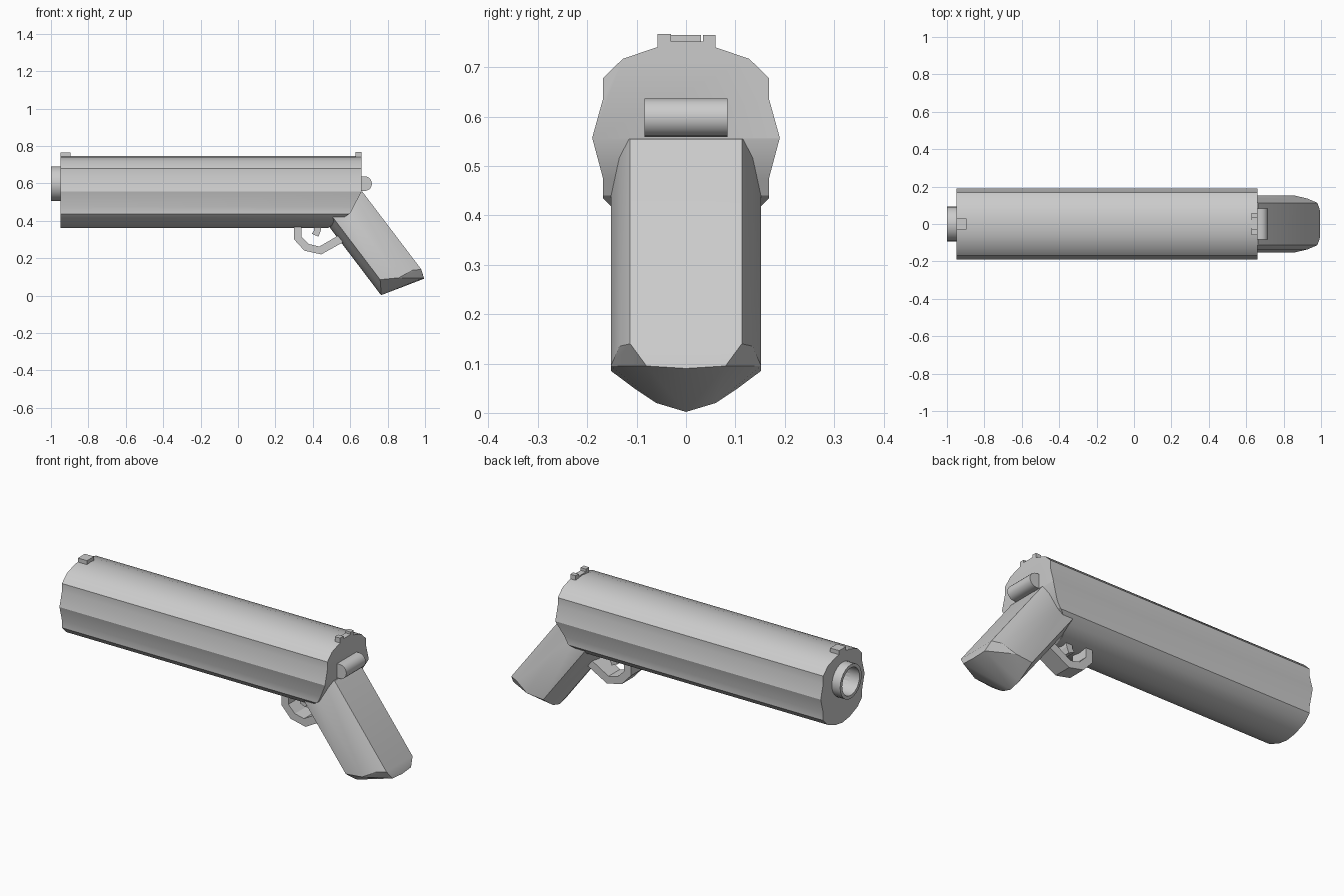
import bpy, bmesh, math
from mathutils import Vector

if "Cube" in bpy.data.objects:
    bpy.data.objects.remove(bpy.data.objects["Cube"])


def finish(name, bm, smooth=None):
    bmesh.ops.recalc_face_normals(bm, faces=bm.faces)
    me = bpy.data.meshes.new(name)
    bm.to_mesh(me)
    bm.free()
    ob = bpy.data.objects.new(name, me)
    bpy.context.collection.objects.link(ob)
    if smooth:
        bpy.ops.object.select_all(action='DESELECT')
        ob.select_set(True)
        bpy.context.view_layer.objects.active = ob
        bpy.ops.object.shade_smooth_by_angle(angle=math.radians(smooth))
    return ob


def extrude(points, offset):
    """Solid prism from a flat outline."""
    bm = bmesh.new()
    face = bm.faces.new([bm.verts.new(p) for p in points])
    ext = bmesh.ops.extrude_face_region(bm, geom=[face], use_keep_orig=True)
    verts = [g for g in ext['geom'] if isinstance(g, bmesh.types.BMVert)]
    bmesh.ops.translate(bm, vec=Vector(offset), verts=verts)
    return bm


def side_plate(name, outline, half):
    """Prism of an x-z outline, centred on y = 0."""
    return finish(name, extrude([(x, -half, z) for x, z in outline], (0, 2 * half, 0)))


def lathe_x(name, profile, cz, n=24, smooth=30):
    """Revolve a closed (x, radius) profile about the x axis at height cz."""
    bm = bmesh.new()
    rings = [[bm.verts.new((x, r * math.cos(a), cz + r * math.sin(a)))
              for x, r in profile]
             for a in (2 * math.pi * i / n for i in range(n))]
    m = len(profile)
    for i in range(n):
        a, b = rings[i], rings[(i + 1) % n]
        for j in range(m):
            k = (j + 1) % m
            bm.faces.new((a[j], a[k], b[k], b[j]))
    return finish(name, bm, smooth)


# Main body: mirrored cross-section, with the lower rear cut away diagonally
half = [(0.06, 0.740), (0.128, 0.717), (0.168, 0.678), (0.168, 0.636),
        (0.19, 0.557), (0.168, 0.475), (0.168, 0.435), (0.13, 0.397), (0.06, 0.369)]
section = [(0, 0.746)] + half + [(0, 0.36)] + [(-y, z) for y, z in reversed(half)]
bm = extrude([(-0.95, y, z) for y, z in section], (1.61, 0, 0))
for (x0, z0), (x1, z1) in (((0.66, 0.555), (0.60, 0.44)), ((0.60, 0.44), (0.48, 0.36))):
    normal = Vector((z0 - z1, 0, x1 - x0))
    cut = bmesh.ops.bisect_plane(bm, geom=bm.verts[:] + bm.edges[:] + bm.faces[:],
                                 plane_co=(x0, 0, z0), plane_no=normal, clear_outer=True)
    rim = [g for g in cut['geom_cut'] if isinstance(g, bmesh.types.BMEdge)]
    bmesh.ops.holes_fill(bm, edges=rim, sides=0)
body = finish("body", bm, 28)

# Bore cut into the body
bpy.ops.mesh.primitive_cylinder_add(vertices=24, radius=0.076, depth=0.4,
                                    location=(-0.85, 0, 0.598),
                                    rotation=(0, math.pi / 2, 0))
cutter = bpy.context.object
cutter.name = "bore_cutter"
cutter.hide_render = True
cutter.hide_set(True)
mod = body.modifiers.new("bore", 'BOOLEAN')
mod.object = cutter
mod.operation = 'DIFFERENCE'
mod.solver = 'EXACT'

# Barrel tip
lathe_x("barrel", [(-1.0, 0.093), (-0.94, 0.093), (-0.94, 0.075), (-1.0, 0.075)], 0.598)

# Grip: convex hull of a keeled end ring and the same ring slid up into the body
ring = [(0.98, 0.113, 0.14), (0.93, 0.135, 0.135), (0.86, 0.152, 0.095),
        (0.76, 0.152, 0.085), (0.763, 0.105, 0.05), (0.764, 0.06, 0.02)]
ring += [(x, -y, z) for x, y, z in ring] + [(0.765, 0, 0.002)]
bm = bmesh.new()
for x, y, z in ring:
    bm.verts.new((x, y, z))
    bm.verts.new((x - 0.315, y, z + 0.415))
for y in (-0.08, 0.08):
    bm.verts.new((0.993, y, 0.095))
bm.verts.new((0.995, 0, 0.09))
hull = bmesh.ops.convex_hull(bm, input=bm.verts[:])
junk = list({g for g in hull['geom_interior'] + hull['geom_unused']
             if isinstance(g, bmesh.types.BMVert)})
bmesh.ops.delete(bm, geom=junk, context='VERTS')
finish("grip", bm, 25)

# Trigger guard and trigger
outer = [(0.30, 0.385), (0.30, 0.30), (0.355, 0.24), (0.445, 0.22), (0.58, 0.295)]
inner = [(0.56, 0.335), (0.435, 0.262), (0.38, 0.275), (0.34, 0.315), (0.34, 0.385)]
side_plate("trigger_guard", outer + inner, 0.05)
side_plate("trigger", [(0.40, 0.39), (0.45, 0.39), (0.442, 0.345), (0.43, 0.315),
                       (0.395, 0.33), (0.408, 0.35)], 0.03)

# Hammer: rounded bar across the rear
arc = [(0.677 + 0.039 * math.cos(a), 0.598 + 0.039 * math.sin(a))
       for a in (math.pi * (i / 10 - 0.5) for i in range(11))]
hammer = extrude([(x, -0.084, z) for x, z in [(0.64, 0.559)] + arc + [(0.64, 0.637)]],
                 (0, 0.168, 0))
finish("hammer", hammer, 30)

# Sights
side_plate("front_sight", [(-0.95, 0.735), (-0.895, 0.735), (-0.895, 0.765), (-0.95, 0.765)], 0.03)
notch = [(-0.058, 0.73), (0.06, 0.73), (0.06, 0.765), (0.034, 0.765),
         (0.034, 0.752), (-0.03, 0.752), (-0.03, 0.767), (-0.058, 0.767)]
finish("rear_sight", extrude([(0.628, y, z) for y, z in notch], (0.032, 0, 0)))
